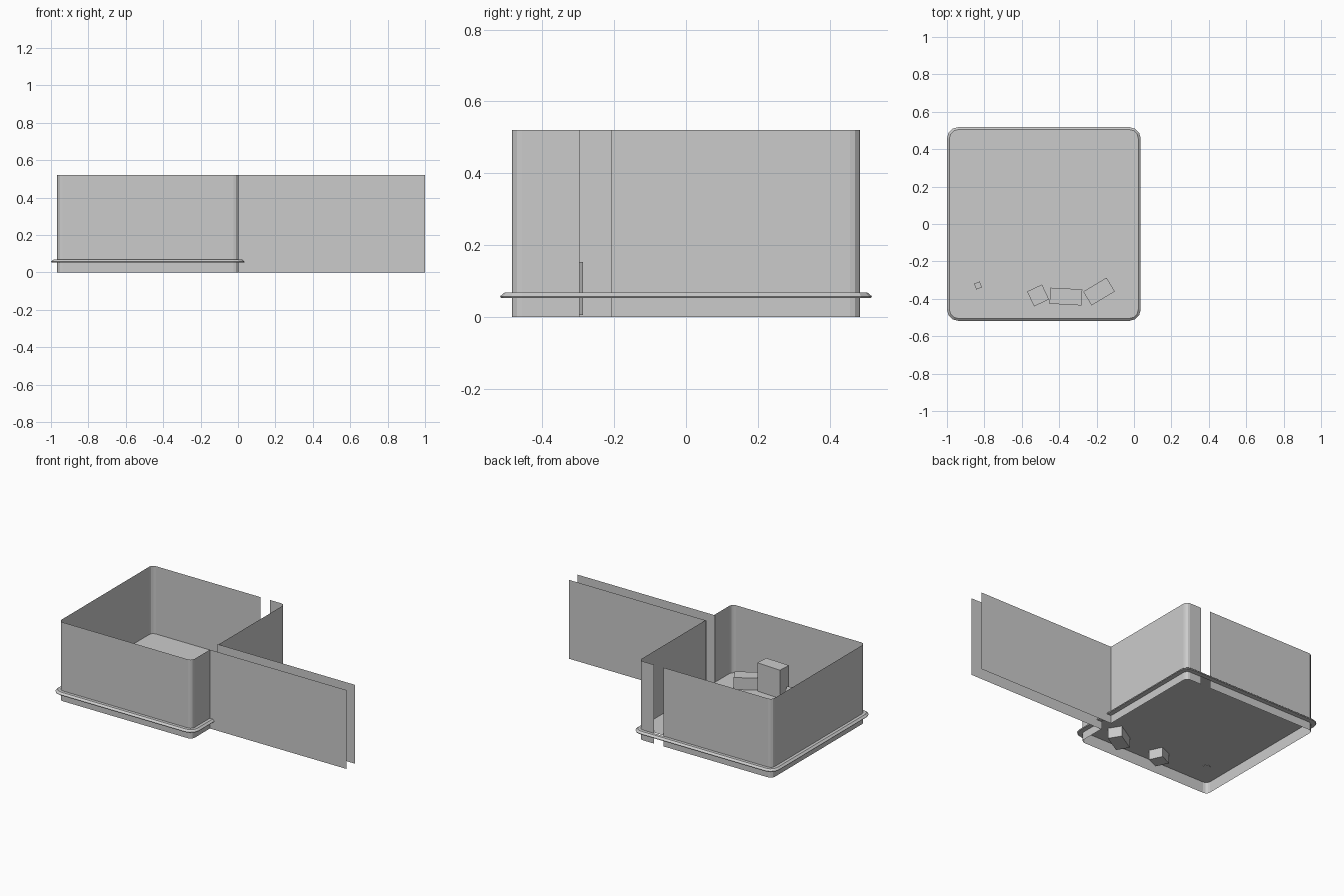
import bpy, bmesh, math
from mathutils import Vector

if "Cube" in bpy.data.objects:
    bpy.data.objects.remove(bpy.data.objects["Cube"])

CX, HALF, RAD, TOP = -0.482, 0.485, 0.028, 0.52
X1 = CX + HALF


def make(name, verts, faces):
    me = bpy.data.meshes.new(name)
    me.from_pydata(verts, [], faces)
    bm = bmesh.new()
    bm.from_mesh(me)
    bmesh.ops.recalc_face_normals(bm, faces=bm.faces)
    bm.to_mesh(me)
    bm.free()
    ob = bpy.data.objects.new(name, me)
    bpy.context.collection.objects.link(ob)
    return ob


def corner(sx, sy, a0, offset=0.0, segs=3):
    """Points round one corner of the room outline, counter-clockwise."""
    c = Vector((CX + sx * (HALF - RAD), sy * (HALF - RAD)))
    pts = []
    for i in range(segs + 1):
        a = math.radians(a0 + 90 * i / segs)
        pts.append(c + (RAD + offset) * Vector((math.cos(a), math.sin(a))))
    return pts


CORNERS = [(1, 1, 0), (-1, 1, 90), (-1, -1, 180), (1, -1, 270)]


def outline(offset=0.0):
    return [p for c in CORNERS for p in corner(*c, offset=offset)]


def sheet(name, path, z0, z1):
    """Thin upright wall following an open path."""
    n = len(path)
    verts = [(p[0], p[1], z) for z in (z0, z1) for p in path]
    return make(name, verts, [(i, i + 1, n + i + 1, n + i) for i in range(n - 1)])


def box(name, x, y, z0, z1, sx, sy, angle):
    bpy.ops.mesh.primitive_cube_add(size=1, location=(x, y, (z0 + z1) / 2),
                                    rotation=(0, 0, math.radians(angle)))
    ob = bpy.context.object
    ob.name = name
    ob.scale = (sx, sy, z1 - z0)


# Room walls, split by the back doorway and the corridor opening
DOOR = (-0.176, -0.107)
HALL = (-0.297, -0.207)
sheet("room_wall_back_right",
      [(X1, HALL[1])] + corner(1, 1, 0) + [(DOOR[1], HALF)], 0, TOP)
sheet("room_wall_main",
      [(DOOR[0], HALF)] + corner(-1, 1, 90) + corner(-1, -1, 180)
      + corner(1, -1, 270) + [(X1, HALL[0])], 0, TOP)

# Corridor walls
for side, y in zip(("front", "back"), HALL):
    sheet("corridor_wall_" + side, [(X1 - 0.006, y), (1.0, y)], 0, TOP)

# Floor
pts = outline()
make("floor", [(p.x, p.y, 0.073) for p in pts], [tuple(range(len(pts)))])

# Bevelled ledge around the base
profile = [(0.0, 0.052), (0.030, 0.052), (0.033, 0.057), (0.020, 0.068), (0.0, 0.068)]
verts, faces = [], []
for off, z in profile:
    verts += [(p.x, p.y, z) for p in outline(off)]
n = len(pts)
for r in range(len(profile) - 1):
    for i in range(n):
        j = (i + 1) % n
        faces.append((r * n + i, r * n + j, (r + 1) * n + j, (r + 1) * n + i))
make("base_ledge", verts, faces)

# Crates along the front wall
box("small_crate", -0.834, -0.329, 0.07, 0.11, 0.033, 0.033, 22)
box("square_crate", -0.513, -0.382, 0.01, 0.13, 0.088, 0.088, 25)
box("tall_crate", -0.364, -0.388, 0.073, 0.26, 0.171, 0.086, -3)
box("low_crate", -0.187, -0.361, 0.005, 0.152, 0.145, 0.086, 31)
